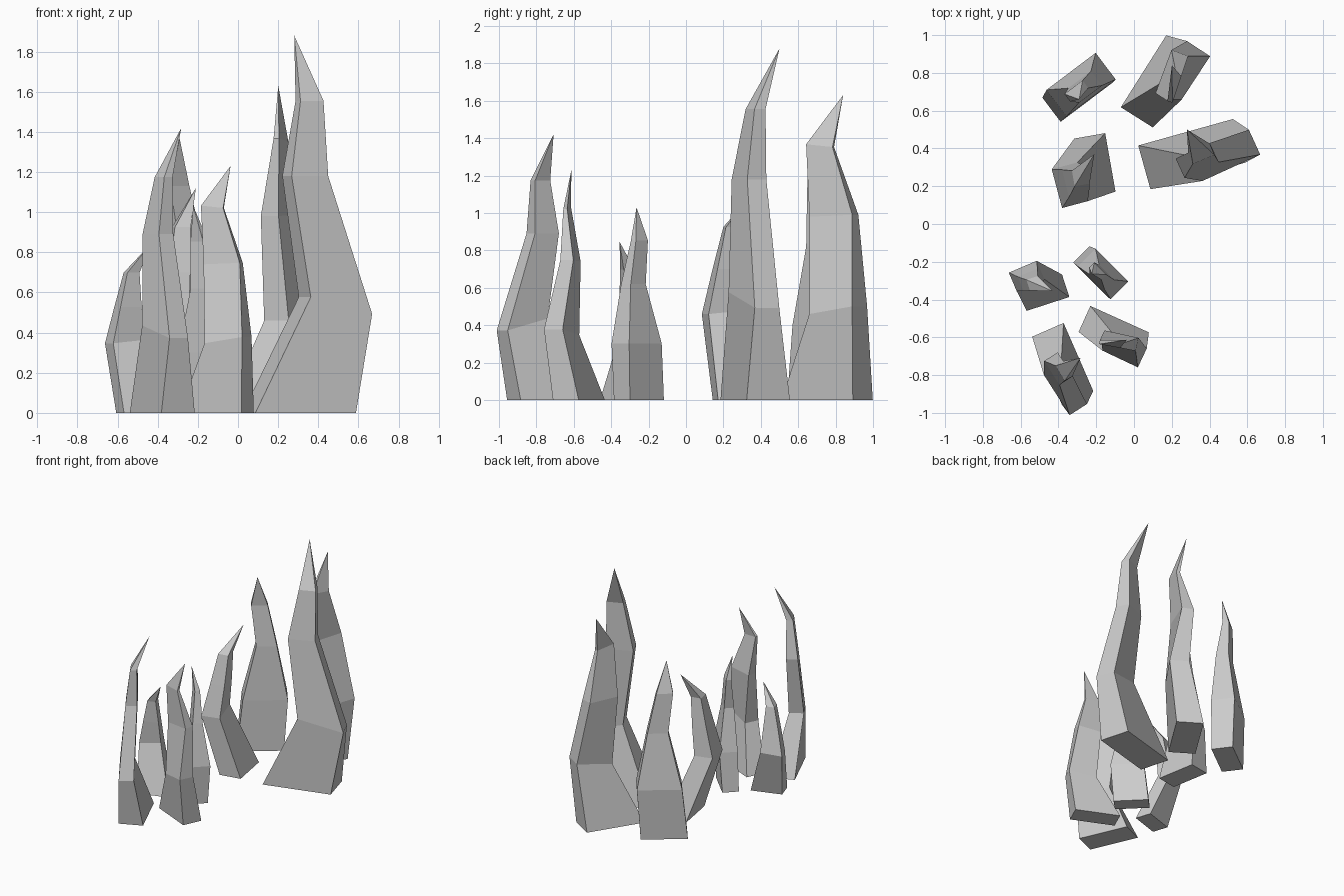
import bpy, bmesh
from math import sin, cos, radians
from mathutils import Matrix, Vector

if "Cube" in bpy.data.objects:
    bpy.data.objects.remove(bpy.data.objects["Cube"])


def spike(name, place, size, centre, angle, rings, tip):
    """Four-sided bent spike; ring = (z, u, v, half length, half width, turn, z slope along u)."""
    bm = bmesh.new()
    frame = place @ Matrix.Translation((*centre, 0)) @ Matrix.Rotation(radians(angle), 4, 'Z')
    loops = []
    for z, u, v, hl, hw, turn, slope in rings:
        c, s = cos(radians(turn)), sin(radians(turn))
        loop = []
        for a, b in ((-hl, -hw), (hl, -hw), (hl, hw), (-hl, hw)):
            p = Vector((u + a * c - b * s, v + a * s + b * c, z + a * slope))
            loop.append(bm.verts.new(frame @ p))
        loops.append(loop)
    bm.faces.new(loops[0][::-1])
    for lo, hi in zip(loops, loops[1:]):
        for i in range(4):
            j = (i + 1) % 4
            bm.faces.new((lo[i], lo[j], hi[j], hi[i]))
    apex = bm.verts.new(frame @ Vector(tip))
    for i in range(4):
        bm.faces.new((loops[-1][i], loops[-1][(i + 1) % 4], apex))
    bmesh.ops.recalc_face_normals(bm, faces=bm.faces)
    mesh = bpy.data.meshes.new(name)
    bm.to_mesh(mesh)
    bm.free()
    bpy.context.collection.objects.link(bpy.data.objects.new(name, mesh))


# Spikes of one cluster: name, centre, heading, rings, tip
SPIKES = [
    ("tallest_spike", (0.305, 0.37), 15.6,
     [(0, 0, 0, .26, .12, 0, 0),
      (.535, .172, -.055, .168, .072, 9, -.25),
      (1.18, .02, -.04, .10, .056, 9, 0),
      (1.555, .05, -.012, .062, .032, 7, 0)],
     (.011, .132, 1.88)),
    ("tall_spike", (0.135, 0.755), 57.7,
     [(0, 0, 0, .225, .10, 0, 0),
      (.48, .12, -.08, .137, .073, -1, .15),
      (.985, .065, -.036, .122, .047, 12, .04),
      (1.36, .01, -.087, .074, .014, 14, -.1)],
     (.107, -.01, 1.63)),
    ("slim_spike", (-0.301, 0.707), 37,
     [(0, 0, 0, .17, .08, 0, 0),
      (.40, .035, .012, .163, .088, 0, 0),
      (.82, .045, -.01, .075, .048, 0, 0),
      (1.13, -.005, .0, .06, .025, 0, 0)],
     (-.02, -.044, 1.365)),
    ("short_spike", (-0.207, 0.312), -80,
     [(0, 0, 0, .157, .083, 0, 0),
      (.47, .082, -.15, .106, .07, 5, -.1),
      (.70, .065, -.115, .075, .055, 4, 0),
      (.925, .05, -.085, .042, .04, 0, 0)],
     (-.058, .007, 1.12)),
]

# Large back cluster, and its smaller turned copy at the front
small = (Matrix.Translation((-.686, -.551, 0)) @ Matrix.Rotation(radians(-82), 4, 'Z')
         @ Matrix.Scale(.755, 4))
for label, place in (("back", Matrix.Identity(4)), ("front", small)):
    for name, centre, angle, rings, tip in SPIKES:
        spike(f"{label}_{name}", place, 1, centre, angle, rings, tip)
